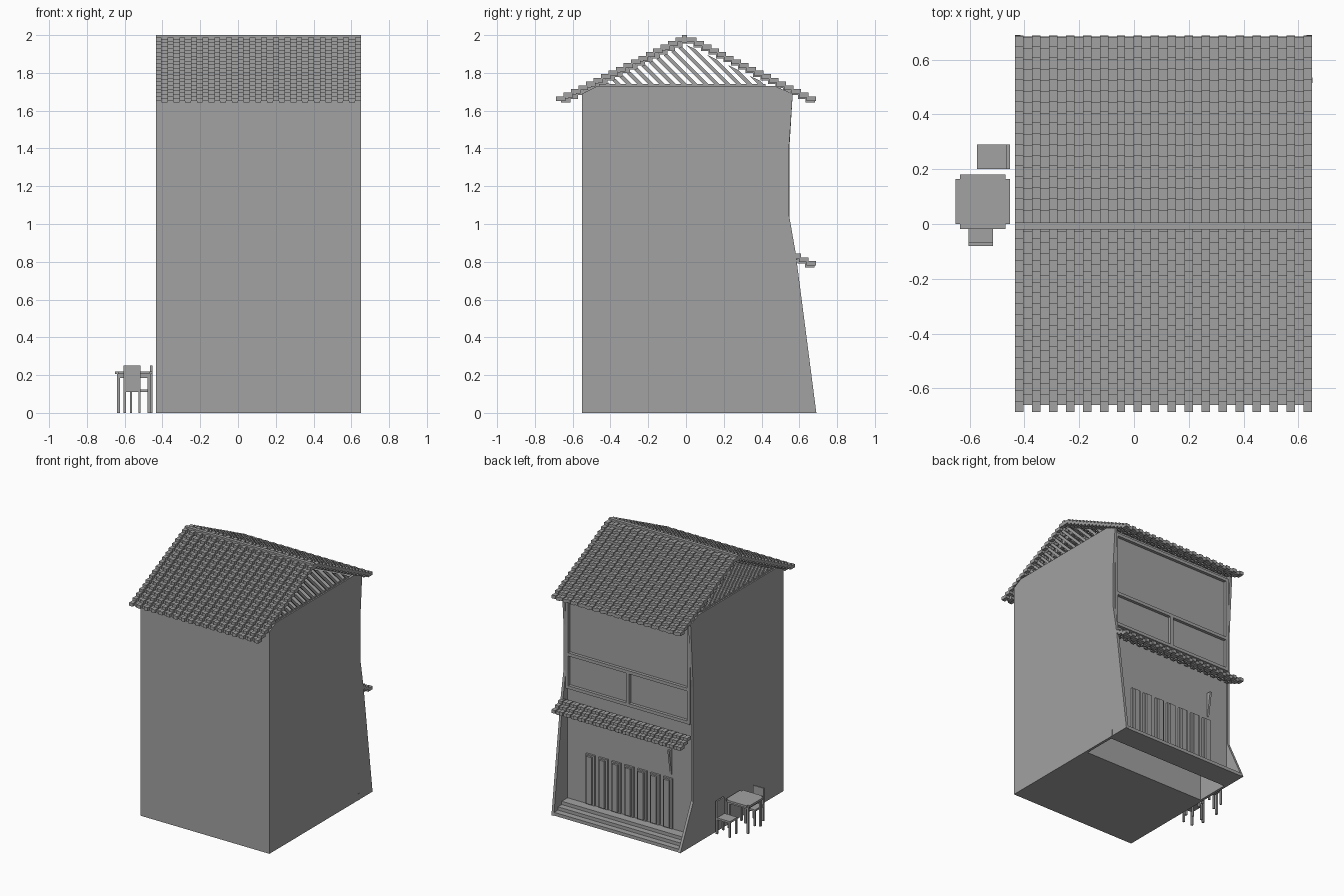
import bpy
import bmesh
from mathutils import Matrix

if "Cube" in bpy.data.objects:
    bpy.data.objects.remove(bpy.data.objects["Cube"], do_unlink=True)

grey = bpy.data.materials.new("plain grey")
grey.use_nodes = True
COLOUR = (0.36, 0.36, 0.36, 1)
grey.diffuse_color = COLOUR
grey.node_tree.nodes["Principled BSDF"].inputs["Base Color"].default_value = COLOUR


def finish(name, bm):
    bmesh.ops.recalc_face_normals(bm, faces=bm.faces)
    mesh = bpy.data.meshes.new(name)
    bm.to_mesh(mesh)
    bm.free()
    mesh.materials.append(grey)
    obj = bpy.data.objects.new(name, mesh)
    bpy.context.collection.objects.link(obj)
    return obj


def add_box(bm, x, y, z):
    """Add a box given as (low, high) pairs."""
    size = [b - a for a, b in (x, y, z)]
    mid = [(a + b) / 2 for a, b in (x, y, z)]
    bmesh.ops.create_cube(bm, size=1, matrix=Matrix.Translation(mid) @ Matrix.Diagonal((*size, 1)))


def boxes(name, items):
    bm = bmesh.new()
    for item in items:
        add_box(bm, *item)
    return finish(name, bm)


def add_prism(bm, profile, x0, x1):
    """Extrude a (y, z) profile along x."""
    face = bm.faces.new([bm.verts.new((x0, y, z)) for y, z in profile])
    new = bmesh.ops.extrude_face_region(bm, geom=[face])["geom"]
    verts = [v for v in new if isinstance(v, bmesh.types.BMVert)]
    bmesh.ops.translate(bm, vec=(x1 - x0, 0, 0), verts=verts)


def prism(name, profile, x0, x1):
    bm = bmesh.new()
    add_prism(bm, profile, x0, x1)
    return finish(name, bm)


LEFT, RIGHT = 0.65, -0.435
INNER = (RIGHT + 0.02, LEFT - 0.02)
FULL = (RIGHT, LEFT)

# Side walls, flared towards the foot of the shop front
top = [(0.565, 1.69), (0.47, 1.73), (-0.47, 1.73), (-0.55, 1.69), (-0.55, 0)]
prism("left_wall", [(0.69, 0), (0.58, 0.85), (0.545, 1.05), (0.545, 1.4)] + top, LEFT - 0.02, LEFT)
prism("right_wall", [(0.69, 0), (0.535, 0.33), (0.535, 1.2)] + top, RIGHT, RIGHT + 0.02)
boxes("wall_peg", [((LEFT, LEFT + 0.002), (0.515, 0.535), (0, 0.05))])

# Main body and ceiling
boxes("main_body", [(INNER, (-0.55, 0.24), (0, 1.69))])
boxes("ceiling", [(INNER, (-0.48, 0.5), (1.69, 1.72))])

# Shop front wall, steps and shutters
boxes("facade", [(INNER, (0.49, 0.525), (0.05, 1.7))])
for i in range(3):
    boxes("step", [(INNER, (0.5, 0.685 - i * 0.045), (i * 0.025, (i + 1) * 0.025))])
shutters = []
for i in range(7):
    x = -0.26 + i * 0.109
    shutters += [((x, x + 0.075), (0.52, 0.54), (0.08, 0.46)),
                 ((x + 0.015, x + 0.06), (0.53, 0.555), (0.09, 0.45))]
boxes("shutters", shutters)
brace = prism("brace", [(0.52, 0.68), (0.56, 0.68), (0.53, 0.49), (0.52, 0.49)], -0.25, -0.235)

# Upper window frames
DEPTH = (0.52, 0.548)
frame = [(INNER, DEPTH, (z - 0.012, z + 0.012)) for z in (0.93, 1.18, 1.66)]
frame += [((x - 0.012, x + 0.012), DEPTH, (0.93, 1.66)) for x in (RIGHT + 0.03, LEFT - 0.03)]
frame.append(((0.095, 0.12), DEPTH, (0.93, 1.18)))
boxes("window_frames", frame)


# Roof tiles: stepped rows with alternate raised columns
def tiles(name, side, start, ridge, rows, stagger):
    bm = bmesh.new()
    columns = 35
    width = (LEFT - RIGHT) / columns
    for row in range(rows):
        z = ridge - 0.0195 * row
        for col in range(columns):
            raised = col % 2 == 0
            lift = 0.008 if raised else 0
            y = start + row * 0.0395 - (0 if raised else stagger)
            x = RIGHT + col * width
            ends = sorted((side * max(y, 0), side * (y + 0.05)))
            add_box(bm, (x, x + width), ends, (z - 0.025 + lift, z + lift))
    return finish(name, bm)


tiles("front_roof", -1, 0.005, 1.98, 17, 0.025)
tiles("back_roof", 1, 0.005, 1.98, 17, 0.005)
tiles("awning_roof", 1, 0.56, 0.835, 3, 0.01)
boxes("ridge", [(FULL, (-0.02, 0.005), (1.96, 2.0))])


# Slanted gable slats, each ending at the roof underside
def slat_top(foot):
    rise = foot - 0.22
    y = rise / 1.49 if rise < 0 else rise / 0.51
    return y, 1.73 + foot - y


for side, x0 in (("left", LEFT - 0.02), ("right", RIGHT + 0.01)):
    bm = bmesh.new()
    for i in range(15):
        a = -0.42 + i * 0.058
        b = a + 0.028
        add_prism(bm, [(a, 1.73), (b, 1.73), slat_top(b), slat_top(a)], x0, x0 + 0.01)
    add_box(bm, (x0, x0 + 0.01), (-0.46, 0.42), (1.72, 1.74))
    finish(side + "_gable_slats", bm)

# Table with notched corners
table = [((-0.652, -0.453), (0, 0.165), (0.205, 0.22)),
         ((-0.636, -0.469), (-0.018, 0.18), (0.205, 0.22)),
         ((-0.632, -0.473), (0.005, 0.16), (0.185, 0.205))]
for x in (-0.64, -0.48):
    for y in (0, 0.148):
        table.append(((x, x + 0.016), (y, y + 0.016), (0, 0.205)))
boxes("table", table)


# Chairs
def chair(name, x, y, back):
    parts = [(x, y, (0.11, 0.125)), back]
    for lx in (x[0], x[1] - 0.013):
        for ly in (y[0], y[1] - 0.013):
            parts.append(((lx, lx + 0.013), (ly, ly + 0.013), (0, 0.11)))
    boxes(name, parts)


chair("front_chair", (-0.605, -0.515), (-0.08, 0.035), ((-0.605, -0.515), (-0.08, -0.068), (0.11, 0.25)))
chair("side_chair", (-0.573, -0.453), (0.2, 0.29), ((-0.465, -0.453), (0.2, 0.29), (0.11, 0.25)))
